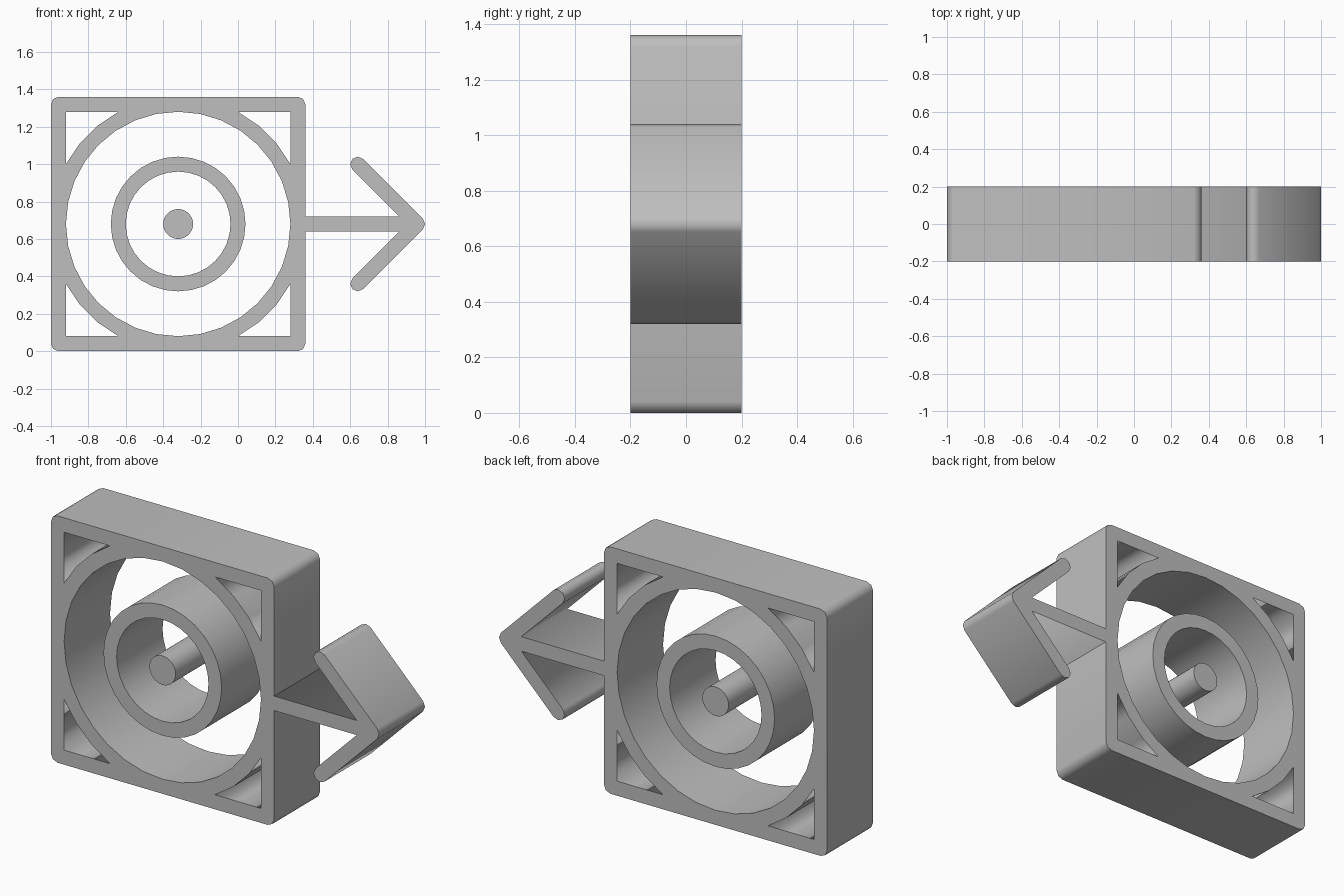
import bpy
from math import sin, cos, pi, radians, atan2, sqrt

cube = bpy.data.objects.get("Cube")
if cube:
    bpy.data.objects.remove(cube, do_unlink=True)

CX, CZ = -0.32, 0.68      # centre of the square frame
DEPTH = 0.4
HALF = 0.04               # half the stroke width
SEGMENTS = 32

grey = bpy.data.materials.new("plain grey")
grey.use_nodes = True
colour = (0.52, 0.52, 0.52, 1)
grey.diffuse_color = colour
grey.node_tree.nodes["Principled BSDF"].inputs["Base Color"].default_value = colour


def arc(x, z, radius, start, end, steps):
    """Points along an arc, angles in degrees, both ends included."""
    angles = [radians(start + (end - start) * i / steps) for i in range(steps + 1)]
    return [(x + radius * cos(a), z + radius * sin(a)) for a in angles]


def circle(radius):
    return arc(CX, CZ, radius, 0, 360, SEGMENTS)[:-1]


def extrude_outlines(name, outlines):
    """Fill closed outlines (inner ones become holes) and extrude along y."""
    curve = bpy.data.curves.new(name, "CURVE")
    curve.dimensions = "2D"
    curve.fill_mode = "BOTH"
    curve.extrude = DEPTH / 2
    for points in outlines:
        spline = curve.splines.new("POLY")
        spline.points.add(len(points) - 1)
        for point, (x, z) in zip(spline.points, points):
            point.co = (x, z, 0, 1)
        spline.use_cyclic_u = True
    curve.materials.append(grey)
    obj = bpy.data.objects.new(name, curve)
    obj.rotation_euler.x = pi / 2
    bpy.context.collection.objects.link(obj)
    bpy.ops.object.select_all(action="DESELECT")
    obj.select_set(True)
    bpy.context.view_layer.objects.active = obj
    bpy.ops.object.convert(target="MESH")
    bpy.context.object.name = name


# Square frame: rounded outside, round bore, four corner pockets
inner, outer = 0.6, 0.68
border = []
pockets = []
for turn in (0, 90, 180, 270):
    a = radians(turn + 45)
    reach = (outer - HALF) * sqrt(2)
    border += arc(CX + reach * cos(a), CZ + reach * sin(a), HALF, turn, turn + 90, 2)
    side = atan2(sqrt(outer ** 2 - inner ** 2), inner) * 180 / pi
    corner = (CX + inner * sqrt(2) * cos(a), CZ + inner * sqrt(2) * sin(a))
    pockets.append([corner] + arc(CX, CZ, outer, turn + 90 - side, turn + side, 3))
extrude_outlines("square_frame", [border, circle(inner)] + pockets)

# Floating ring and centre pin
extrude_outlines("middle_ring", [circle(0.36), circle(0.28)])
extrude_outlines("centre_pin", [circle(0.08)])

# Arrow: straight shaft and two round-ended barbs in one outline
tip, barb, rise = 0.96, 0.64, 0.32
notch = tip - HALF * sqrt(2) - HALF
arrow = [(CX + outer, CZ - HALF), (notch, CZ - HALF)]
arrow += arc(barb, CZ - rise, HALF, 135, 315, 4)
arrow += arc(tip, CZ, HALF, -45, 45, 2)
arrow += arc(barb, CZ + rise, HALF, 45, 225, 4)
arrow += [(notch, CZ + HALF), (CX + outer, CZ + HALF)]
extrude_outlines("arrow", [arrow])
